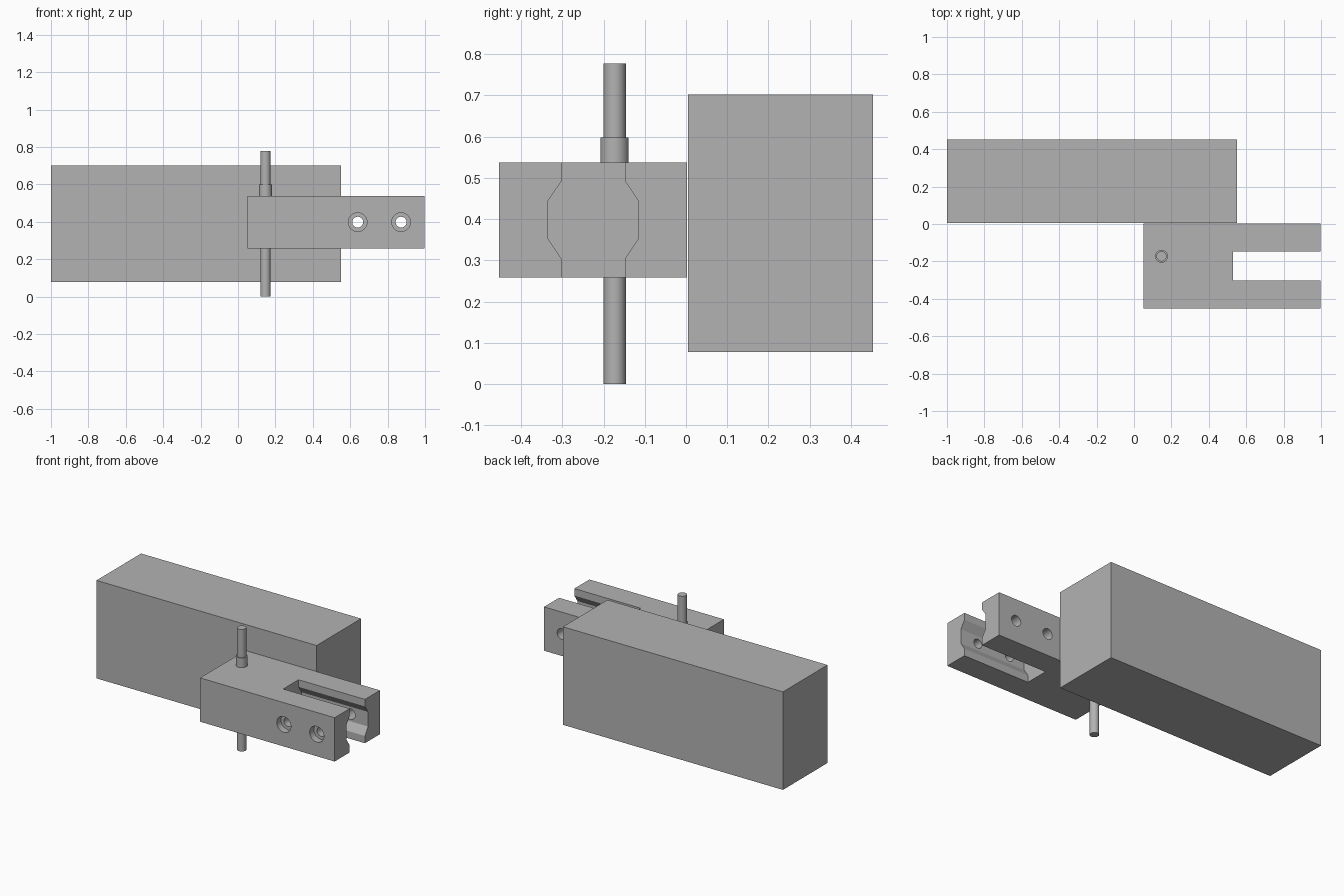
import bpy, bmesh, math
from mathutils import Matrix

if "Cube" in bpy.data.objects:
    bpy.data.objects.remove(bpy.data.objects["Cube"])

grey = bpy.data.materials.new("machined_grey")
grey.diffuse_color = (0.45, 0.45, 0.45, 1)
grey.use_nodes = True
grey.node_tree.nodes["Principled BSDF"].inputs["Base Color"].default_value = grey.diffuse_color


def finish(name, bm):
    bmesh.ops.recalc_face_normals(bm, faces=bm.faces[:])
    mesh = bpy.data.meshes.new(name)
    bm.to_mesh(mesh)
    bm.free()
    mesh.materials.append(grey)
    obj = bpy.data.objects.new(name, mesh)
    bpy.context.collection.objects.link(obj)
    return obj


def prism(name, outline, x0, x1):
    """Extrude a (y, z) outline along x."""
    bm = bmesh.new()
    face = bm.faces.new([bm.verts.new((x0, y, z)) for y, z in outline])
    ext = bmesh.ops.extrude_face_region(bm, geom=[face])
    moved = [v for v in ext["geom"] if isinstance(v, bmesh.types.BMVert)]
    bmesh.ops.translate(bm, verts=moved, vec=(x1 - x0, 0, 0))
    return finish(name, bm)


def box(name, x0, x1, y0, y1, z0, z1):
    return prism(name, [(y0, z0), (y1, z0), (y1, z1), (y0, z1)], x0, x1)


def lathe(name, profile, origin, along_y=False, steps=40):
    """Revolve (radius, height) pairs into a closed solid."""
    bm = bmesh.new()
    rings = [[bm.verts.new((r * math.cos(2 * math.pi * i / steps),
                            r * math.sin(2 * math.pi * i / steps), h))
              for i in range(steps)] for r, h in profile]
    for a, b in zip(rings, rings[1:]):
        for i in range(steps):
            j = (i + 1) % steps
            bm.faces.new((a[i], a[j], b[j], b[i]))
    bm.faces.new(rings[0])
    bm.faces.new(rings[-1])
    mat = Matrix.Translation(origin)
    if along_y:
        mat = mat @ Matrix.Rotation(-math.pi / 2, 4, 'X')
    bm.transform(mat)
    return finish(name, bm)


def activate(obj):
    bpy.ops.object.select_all(action='DESELECT')
    obj.select_set(True)
    bpy.context.view_layer.objects.active = obj


def cut(obj, cutter):
    activate(obj)
    mod = obj.modifiers.new("cut", 'BOOLEAN')
    mod.operation, mod.solver, mod.object = 'DIFFERENCE', 'EXACT', cutter
    bpy.ops.object.modifier_apply(modifier=mod.name)
    bpy.data.objects.remove(cutter)


# Large rectangular body
box("main_block", -1.0, 0.55, 0.005, 0.453, 0.078, 0.702)

# Forked clamp with an octagonal groove between its jaws
clamp = box("forked_clamp", 0.05, 0.998, -0.453, 0.003, 0.258, 0.537)
left = [(-0.302, 0.2), (-0.302, 0.304), (-0.334, 0.352),
        (-0.334, 0.445), (-0.302, 0.492), (-0.302, 0.6)]
right = [(-0.45 - y, z) for y, z in reversed(left)]
cut(clamp, prism("slot_cutter", left + right, 0.53, 1.1))

# Counterbored screw holes through both jaws
for x in (0.64, 0.872):
    steps = [(0.050, -0.50), (0.050, -0.41), (0.029, -0.41),
             (0.029, -0.225), (0.034, -0.225), (0.034, 0.05)]
    cut(clamp, lathe("hole_cutter", steps, (x, 0, 0.398), along_y=True))

# Vertical pin and its collar
pin = lathe("pin", [(0.027, 0), (0.027, 0.5), (0.034, 0.5), (0.034, 0.598),
                    (0.027, 0.598), (0.027, 0.777)], (0.147, -0.173, 0))

for part in (clamp, pin):
    activate(part)
    bpy.ops.object.shade_smooth_by_angle(angle=math.radians(30))
